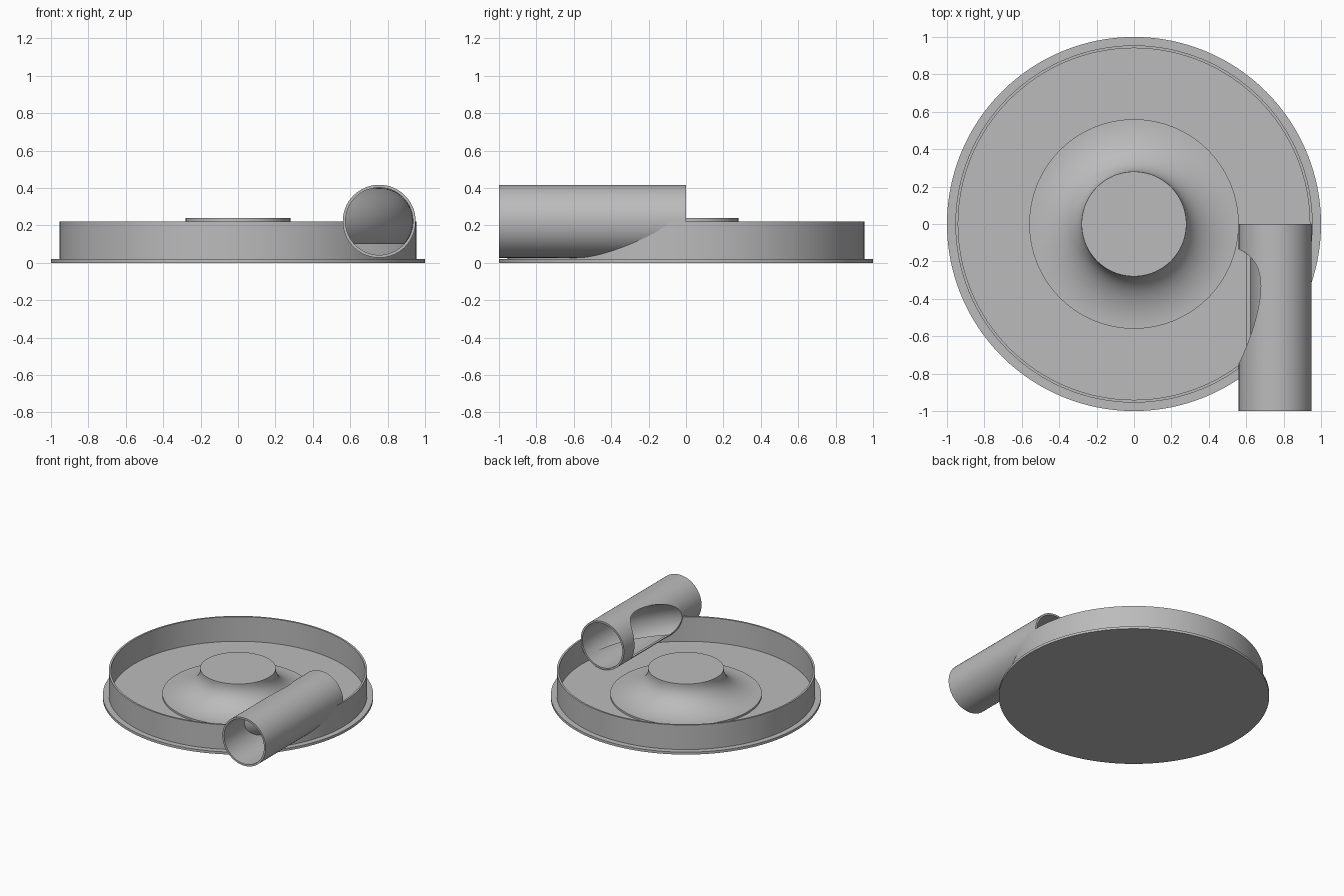
import bpy, bmesh
from math import sin, cos, asin, acos, pi, radians
from mathutils import Matrix, Vector

cube = bpy.data.objects.get("Cube")
if cube:
    bpy.data.objects.remove(cube)

grey = bpy.data.materials.new("plain_grey")
grey.use_nodes = True
COLOUR = (0.5, 0.5, 0.5, 1)
grey.diffuse_color = COLOUR
grey.node_tree.nodes["Principled BSDF"].inputs["Base Color"].default_value = COLOUR

PIPE_X, PIPE_Z = 0.755, 0.222      # pipe axis
PIPE_R, BORE_R = 0.195, 0.18
SILL_Z = 0.10                      # lower limit of the curved duct


def make_object(name, bm):
    mesh = bpy.data.meshes.new(name)
    bm.to_mesh(mesh)
    bm.free()
    mesh.materials.append(grey)
    obj = bpy.data.objects.new(name, mesh)
    bpy.context.collection.objects.link(obj)
    return obj


def lathe(name, profile, steps=128, closed=True, matrix=None):
    """Spin an (r, z) profile round the z axis, then place it."""
    bm = bmesh.new()
    verts = [bm.verts.new((r, 0, z)) for r, z in profile]
    pairs = list(zip(verts, verts[1:]))
    if closed:
        pairs.append((verts[-1], verts[0]))
    edges = [bm.edges.new(p) for p in pairs]
    bmesh.ops.spin(bm, geom=verts + edges, cent=(0, 0, 0), axis=(0, 0, 1),
                   angle=2 * pi, steps=steps)
    bmesh.ops.remove_doubles(bm, verts=bm.verts, dist=1e-5)
    bmesh.ops.recalc_face_normals(bm, faces=bm.faces)
    if matrix:
        bm.transform(matrix)
    return make_object(name, bm)


def cut(obj, cutter):
    """Subtract the cutter and discard it."""
    cutter.hide_render = True
    mod = obj.modifiers.new("cut", "BOOLEAN")
    mod.operation, mod.solver, mod.object = "DIFFERENCE", "EXACT", cutter
    graph = bpy.context.evaluated_depsgraph_get()
    obj.data = bpy.data.meshes.new_from_object(obj.evaluated_get(graph))
    obj.modifiers.clear()
    bpy.data.objects.remove(cutter)


def smooth(obj, degrees=30):
    bpy.ops.object.select_all(action="DESELECT")
    obj.select_set(True)
    bpy.context.view_layer.objects.active = obj
    bpy.ops.object.shade_smooth_by_angle(angle=radians(degrees))


# Local z of the pipe runs from the open front (-y) to the back
along_y = Matrix.Translation((PIPE_X, 0, PIPE_Z)) @ Matrix.Rotation(radians(-90), 4, "X")

# Flanged base disc with a thin upright wall
housing = lathe("base_and_wall", [(0, 0), (1, 0), (1, 0.02), (0.955, 0.02), (0.955, 0.22),
                                  (0.94, 0.22), (0.94, 0.02), (0, 0.02)], closed=False)
cut(housing, lathe("bore_cutter", [(0, -1.1), (BORE_R, -1.1), (BORE_R, 0), (0, 0)],
                   steps=96, closed=False, matrix=along_y))

# Flared central hub
flare = [(0.56 - 0.28 * cos(a), 0.225 - 0.19 * sin(a))
         for a in (pi / 2 * i / 20 for i in range(21))]
hub = lathe("hub", [(0, 0.24), (0.28, 0.24)] + flare + [(0.56, 0.015), (0, 0.015)], closed=False)

# Straight pipe, opened on its inner side by the curved duct
pipe = lathe("outlet_pipe", [(BORE_R, -1), (PIPE_R, -1), (PIPE_R, 0), (BORE_R, 0)],
             steps=96, matrix=along_y)
low = asin((SILL_Z - PIPE_Z) / BORE_R)
duct_r = BORE_R - 0.001
arc = [low + (pi - 2 * low) * i / 48 for i in range(49)]
cut(pipe, lathe("duct_cutter", [(PIPE_X + duct_r * cos(a), PIPE_Z + duct_r * sin(a))
                                for a in arc]))

# Curved duct wall that closes the pipe's bore
bm = bmesh.new()
rows, cols = 28, 28
grid = []
for i in range(rows + 1):
    a = low + (pi / 2 - low) * i / rows
    reach = BORE_R * max(cos(a), 0.002)
    radius = PIPE_X + reach
    sweep = acos((PIPE_X - reach) / radius)
    grid.append([bm.verts.new((radius * cos(sweep * j / cols), -radius * sin(sweep * j / cols),
                               PIPE_Z + BORE_R * sin(a))) for j in range(cols + 1)])
for i in range(rows):
    for j in range(cols):
        bm.faces.new((grid[i][j], grid[i][j + 1], grid[i + 1][j + 1], grid[i + 1][j]))
bm.normal_update()
if sum((f.normal.x for f in bm.faces)) > 0:
    bmesh.ops.reverse_faces(bm, faces=bm.faces)
duct = make_object("duct_wall", bm)

for part in (housing, hub, pipe, duct):
    smooth(part)
